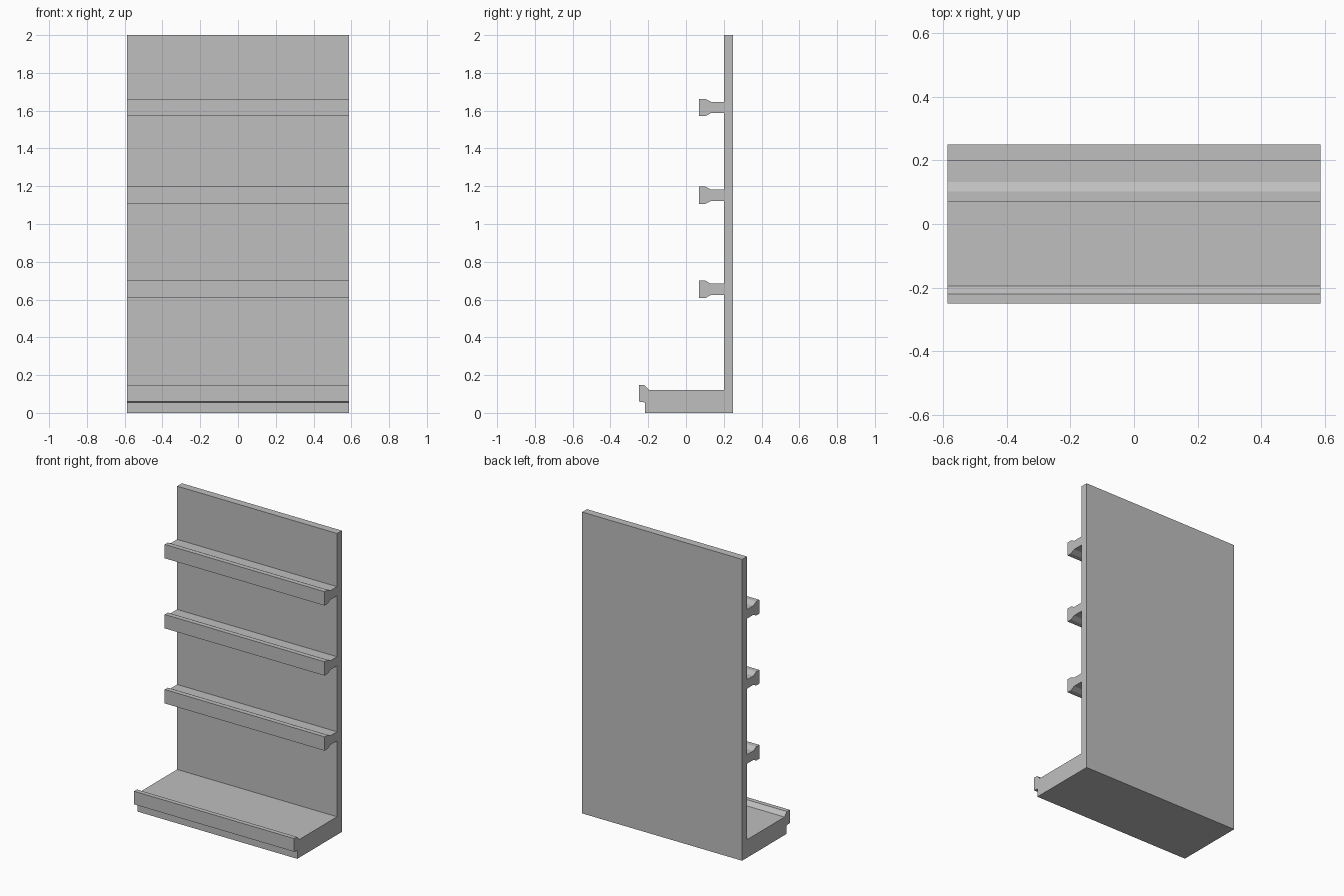
import bpy
import bmesh

cube = bpy.data.objects.get("Cube")
if cube:
    bpy.data.objects.remove(cube, do_unlink=True)

HALF_WIDTH = 0.587

# Single painted metal colour
GREY = (0.52, 0.52, 0.52, 1.0)
metal = bpy.data.materials.new("light_grey_metal")
metal.use_nodes = True
metal.diffuse_color = GREY
metal.node_tree.nodes["Principled BSDF"].inputs["Base Color"].default_value = GREY


def extrude_profile(name, profile, z=0.0):
    """Sweep a closed (y, z) side profile across the full width."""
    bm = bmesh.new()
    face = bm.faces.new([bm.verts.new((-HALF_WIDTH, y, h)) for y, h in profile])
    swept = bmesh.ops.extrude_face_region(bm, geom=[face])["geom"]
    verts = [v for v in swept if isinstance(v, bmesh.types.BMVert)]
    bmesh.ops.translate(bm, verts=verts, vec=(2 * HALF_WIDTH, 0, 0))
    bmesh.ops.recalc_face_normals(bm, faces=bm.faces)
    mesh = bpy.data.meshes.new(name)
    bm.to_mesh(mesh)
    bm.free()
    mesh.materials.append(metal)
    obj = bpy.data.objects.new(name, mesh)
    obj.location.z = z
    bpy.context.collection.objects.link(obj)
    return obj


# Upright back panel
extrude_profile("back_panel", [(0.2, 0), (0.25, 0), (0.25, 2), (0.2, 2)])

# Deep base shelf with a raised, overhanging front lip
extrude_profile("base_shelf", [
    (0.2, 0), (0.2, 0.12), (-0.195, 0.12), (-0.22, 0.147), (-0.25, 0.147),
    (-0.25, 0.06), (-0.217, 0.055), (-0.217, 0)])

# Narrow shelves: flared front lip, mirrored above and below the centre line
upper = [(0.2, 0.03), (0.132, 0.03), (0.102, 0.046), (0.07, 0.046)]
shelf = upper + [(y, -h) for y, h in reversed(upper)]
for name, height in (("lower", 0.654), ("middle", 1.152), ("upper", 1.617)):
    extrude_profile(name + "_shelf", shelf, height)
